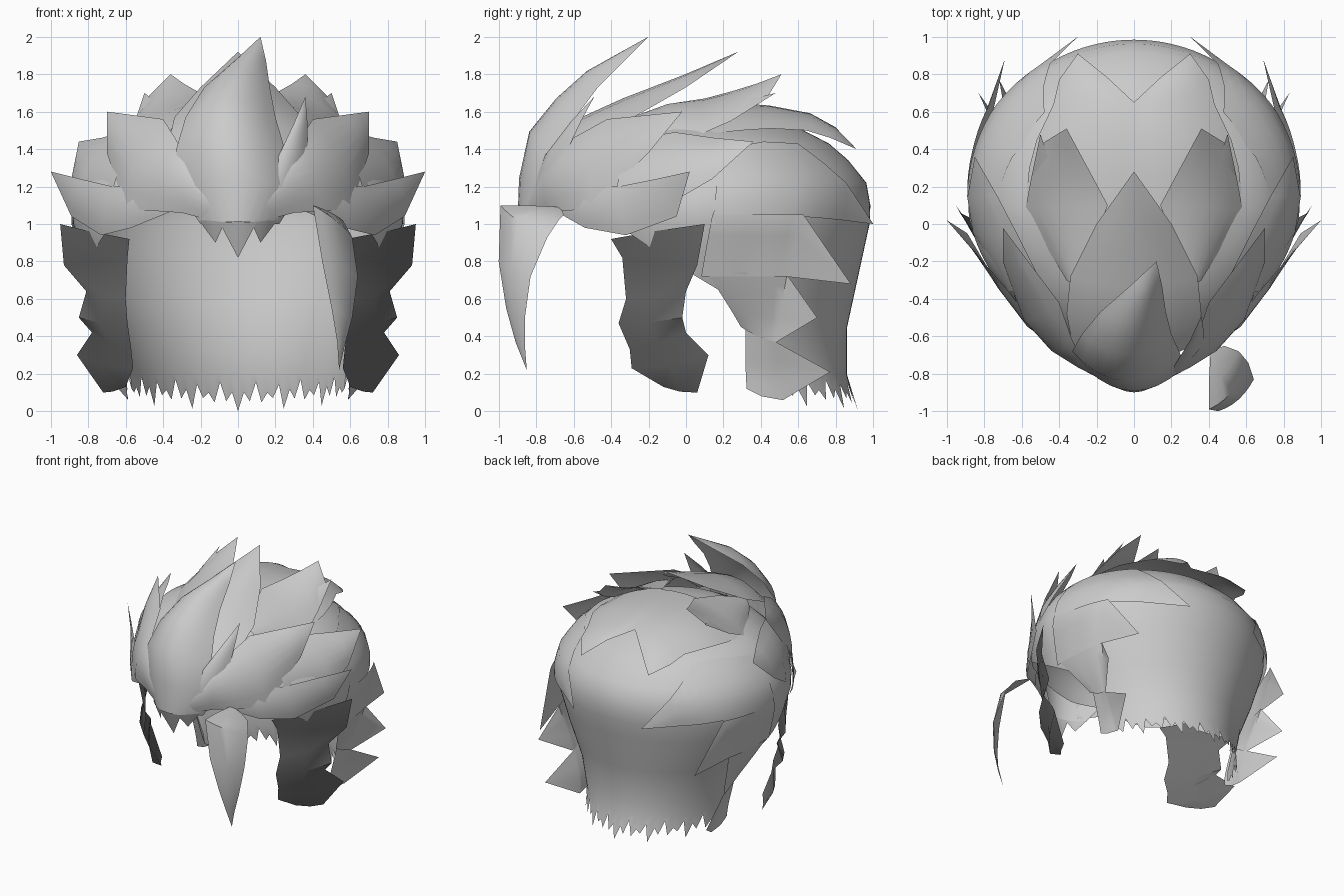
import bpy, bmesh, math
from mathutils import Vector

if "Cube" in bpy.data.objects:
    bpy.data.objects.remove(bpy.data.objects["Cube"], do_unlink=True)


def material(name, v):
    m = bpy.data.materials.new(name)
    m.use_nodes = True
    m.diffuse_color = (v, v, v, 1)
    m.node_tree.nodes["Principled BSDF"].inputs["Base Color"].default_value = (v, v, v, 1)
    return m


LIGHT = material("light grey hair", 0.6)
DARK = material("dark grey sideburn", 0.15)
CENTRE = Vector((0, 0.1, 0.9))


def grid(bm, rows):
    """Skin rows of points, with the faces turned away from the head centre."""
    vs = [[bm.verts.new(p) for p in r] for r in rows]
    faces = []
    for a, b in zip(vs, vs[1:]):
        for i in range(len(a) - 1):
            faces.append(bm.faces.new((a[i], a[i + 1], b[i + 1], b[i])))
    out = 0
    for f in faces:
        f.normal_update()
        out += f.normal.dot(f.calc_center_median() - CENTRE) * f.calc_area()
    if out < 0:
        bmesh.ops.reverse_faces(bm, faces=faces)


def sheet(name, rows, mirror=True, mat=LIGHT):
    """Smooth object from rows of points, optionally with its mirror image."""
    bm = bmesh.new()
    grid(bm, rows)
    if mirror:
        grid(bm, [[Vector((-p.x, p.y, p.z)) for p in r] for r in rows])
    bmesh.ops.remove_doubles(bm, verts=bm.verts, dist=0.0005)
    me = bpy.data.meshes.new(name)
    bm.to_mesh(me)
    bm.free()
    me.materials.append(mat)
    ob = bpy.data.objects.new(name, me)
    bpy.context.collection.objects.link(ob)
    bpy.ops.object.select_all(action='DESELECT')
    ob.select_set(True)
    bpy.context.view_layer.objects.active = ob
    bpy.ops.object.shade_smooth_by_angle(angle=math.radians(45))


def lock(name, edge_a, edge_b, tip=None, bulge=0.14, mirror=True, mat=LIGHT, n=6):
    """Curved strand between two edges, closing in a pointed tip."""
    a = [Vector(p) for p in edge_a]
    b = [Vector(p) for p in edge_b]
    if tip:
        a.append(Vector(tip))
        b.append(Vector(tip))
    rows = []
    for p, q in zip(a, b):
        out = ((p + q) / 2 - CENTRE).normalized() * (q - p).length * bulge
        rows.append([p.lerp(q, i / n) + out * 4 * (i / n) * (1 - i / n) for i in range(n + 1)])
    sheet(name, rows, mirror, mat)


def interp(table, t):
    for (t0, v0), (t1, v1) in zip(table, table[1:]):
        if t <= t1:
            return v0 + (v1 - v0) * max(0, (t - t0) / (t1 - t0))
    return table[-1][1]


# Head shell: depth and width at each height, and hairline height by angle from the back
DEPTH = [(0, .93), (.1, .89), (.2, .86), (.44, .86), (.72, .93), (1, 1), (1.1, 1.005), (1.22, .98),
         (1.34, .87), (1.43, .75), (1.52, .55), (1.58, .3), (1.61, 0)]
WIDTH = [(0, .68), (.2, .70), (.44, .77), (.72, .9), (1, 1), (1.1, 1.005), (1.22, .97),
         (1.34, .88), (1.43, .78), (1.52, .58), (1.58, .3), (1.61, 0)]
HAIRLINE = [(69, .12), (72, .53), (82, .62), (94, .72), (126, 1.0), (150, 1.1), (180, 1.06)]


def shell(deg, z, off=1.0):
    t = math.radians(deg)
    off *= interp([(95, 1), (130, .93), (180, .94)], abs(deg))  # tucked in under the front locks
    return Vector((.88 * interp(WIDTH, z) * off * math.sin(t),
                   .11 + .87 * interp(DEPTH, z) * off * math.cos(t), z))


def hairline(deg):
    a = abs(deg)
    if a < 69:  # ragged nape
        return (.0, .10, .05, .15, .04, .09, .06, .13)[round(a / 3) % 8] + .0006 * a
    return interp(HAIRLINE, a)


levels = [1.61, 1.58, 1.55, 1.52, 1.47, 1.43, 1.38, 1.34, 1.28, 1.22, 1.1, 1, .86, .72, .58, .44, .32, .2, 0]
sheet("head_shell", [[shell(d, max(z, hairline(d))) for d in range(-180, 181, 3)] for z in levels], False)

# Big front lock with its side spike and fringe teeth
lock("front_lock",
     [(-.2, -.78, 1.0), (-.32, -.71, 1.18), (-.33, -.68, 1.4), (-.28, -.59, 1.57), (-.18, -.47, 1.73), (-.02, -.33, 1.87)],
     [(.2, -.78, 1.0), (.32, -.71, 1.18), (.25, -.7, 1.4), (.2, -.59, 1.57), (.17, -.47, 1.73), (.15, -.33, 1.87)],
     (.12, -.2, 2.0), .3, False, n=10)
lock("front_side_spike",
     [(.1, -.82, 1.0), (.16, -.82, 1.2), (.22, -.75, 1.37), (.3, -.62, 1.54)],
     [(.22, -.76, 1.0), (.335, -.69, 1.18), (.37, -.64, 1.38), (.37, -.56, 1.55)],
     (.36, -.49, 1.68), .14, False)
lock("fringe_centre_tooth", [(-.1, -.87, 1.01)], [(.1, -.87, 1.01)], (0, -.82, .82), .1, False)
lock("fringe_side_teeth", [(.07, -.88, 1.01)], [(.21, -.78, 1.02)], (.12, -.81, .9), .1)

# Swept-back locks over the crown
lock("crown_centre_lock",
     [(-.33, -.64, 1.35), (-.36, -.48, 1.48), (-.34, -.28, 1.57), (-.2, 0, 1.73)],
     [(.33, -.64, 1.35), (.36, -.48, 1.48), (.34, -.28, 1.57), (.2, 0, 1.73)],
     (0, .28, 1.92), .17, False)
lock("crown_side_locks",
     [(.3, -.32, 1.56), (.22, -.1, 1.64), (.14, .1, 1.67), (.22, .25, 1.71), (.29, .38, 1.75)],
     [(.36, -.3, 1.5), (.5, -.07, 1.49), (.58, .08, 1.48), (.55, .24, 1.55), (.49, .43, 1.67)],
     (.36, .51, 1.8), .1)
lock("crown_side_small_tips", [(.46, .36, 1.67)], [(.55, .24, 1.55)], (.5, .48, 1.7), .03)
lock("crown_back_locks",
     [(0, 0, 1.63), (0, .25, 1.645), (0, .43, 1.63), (0, .65, 1.59), (.15, .79, 1.52)],
     [(.58, .1, 1.48), (.56, .3, 1.5), (.52, .45, 1.51), (.43, .64, 1.5), (.4, .77, 1.46)],
     (.3, .91, 1.4), .09)

# Layered locks sweeping from the brow to the sides
lock("temple_locks",
     [(.15, -.82, 1.2), (.28, -.72, 1.35), (.33, -.62, 1.45), (.4, -.42, 1.56), (.55, -.22, 1.58)],
     [(.15, -.82, 1.02), (.3, -.74, 1.06), (.45, -.66, 1.07), (.6, -.5, 1.08), (.7, -.2, 1.38)],
     (.7, -.02, 1.6), .13)
lock("brow_locks",
     [(.35, -.69, 1.17), (.54, -.53, 1.2), (.67, -.36, 1.2), (.84, -.16, 1.24)],
     [(.35, -.7, 1.07), (.57, -.54, .98), (.73, -.32, .94), (.89, -.05, 1.04)],
     (1.0, .02, 1.28), .08)
lock("rear_temple_locks",
     [(.5, -.3, 1.45), (.62, -.06, 1.49), (.73, .15, 1.46)],
     [(.68, -.36, 1.1), (.86, -.05, 1.13), (.89, .14, 1.24)],
     (.85, .36, 1.44), .13)


def spike(name, upper, lower, tip):
    """Strand over the head shell between two (angle, height, offset) edges, flaring to a tip."""
    rows = []
    for k in range(len(upper) - 1):
        for s in range(5):
            u = Vector(upper[k]).lerp(Vector(upper[k + 1]), s / 4)
            w = Vector(lower[k]).lerp(Vector(lower[k + 1]), s / 4)
            rows.append([shell(*u.lerp(w, j / 6)) for j in range(7)])
    sheet(name, rows + [[Vector(tip)] * 7])


# Side layer whose spikes sweep around to the back
spike("upper_back_spikes", [(85, 1.4, 1.01), (62, 1.44, 1.02), (43, 1.43, 1.02), (31, 1.22, 1.02)],
      [(88, 1.0, 1.01), (72, 1.0, 1.02), (56, 1.04, 1.03), (35, 1.02, 1.02)], (.3, 1.0, 1.0))
spike("middle_back_spikes", [(88, 1.05, 1.01), (72, 1.05, 1.03), (56, 1.05, 1.06)],
      [(92, .72, 1.01), (76, .72, 1.04), (62, .72, 1.1)], (.69, .88, .68))
spike("lower_back_spikes", [(90, .74, 1.01), (76, .74, 1.04), (61, .73, 1.09)],
      [(76, .45, 1.01), (70, .4, 1.06), (64, .37, 1.14)], (.83, .7, .5))
spike("nape_spikes", [(74, .45, 1.01), (69, .42, 1.06), (64, .37, 1.13)],
      [(74, .12, 1.01), (69, .08, 1.05), (62, .06, 1.1)], (.72, .77, .21))

# Hanging strand in front of the face
lock("hanging_strand",
     [(.41, -.66, 1.09), (.4, -.85, 1.1), (.4, -.99, 1.1), (.45, -1.0, .8), (.5, -.96, .55), (.53, -.91, .37)],
     [(.48, -.65, 1.05), (.56, -.68, 1.02), (.61, -.74, .93), (.64, -.83, .72), (.61, -.86, .5), (.57, -.86, .35)],
     (.54, -.85, .22), .1, False)

# Dark sideburns with a fold down the middle
lock("sideburns",
     [(.95, .1, 1.0), (.93, .06, .78), (.81, 0, .64), (.85, -.02, .5), (.78, 0, .42), (.86, .12, .3), (.72, .06, .1)],
     [(.58, -.4, .92), (.59, -.34, .82), (.6, -.32, .6), (.59, -.36, .47), (.57, -.3, .33), (.56, -.29, .23), (.6, -.12, .13)],
     None, .06, True, DARK, 2)
